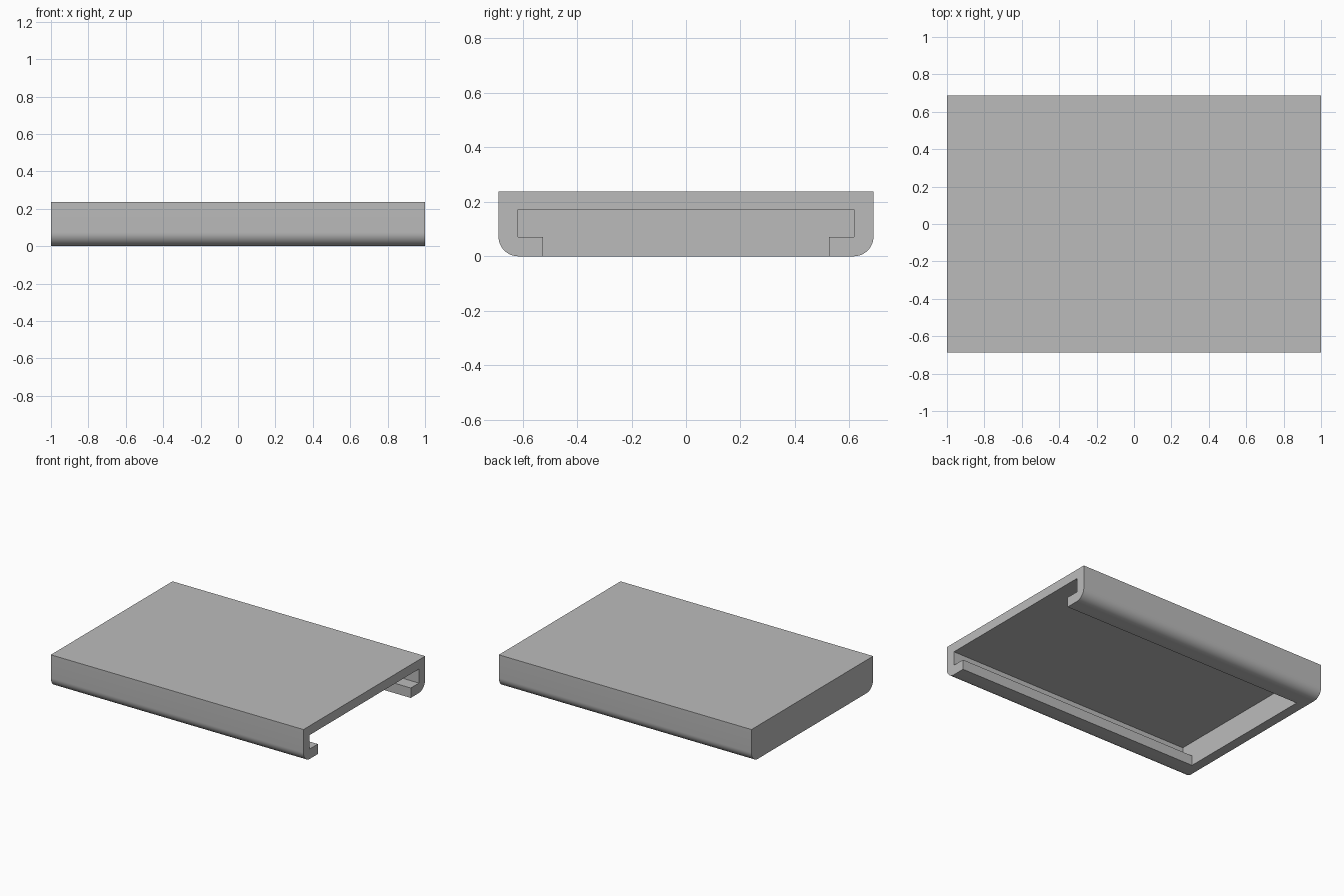
import bpy
import bmesh
import math

if "Cube" in bpy.data.objects:
    bpy.data.objects.remove(bpy.data.objects["Cube"], do_unlink=True)

HALF_LENGTH = 1.0
HALF_WIDTH = 0.688
HEIGHT = 0.237
WALL = 0.071
LIP = 0.092
RADIUS = 0.072
ARC_STEPS = 12


def extrude_profile(name, half, x0, x1):
    """Mirror a half profile of (y, z) points across y = 0 and extrude it along x."""
    profile = half + [(-y, z) for y, z in reversed(half)]
    bm = bmesh.new()
    face = bm.faces.new([bm.verts.new((x0, y, z)) for y, z in profile])
    result = bmesh.ops.extrude_face_region(bm, geom=[face])
    verts = [v for v in result["geom"] if isinstance(v, bmesh.types.BMVert)]
    bmesh.ops.translate(bm, verts=verts, vec=(x1 - x0, 0, 0))
    bmesh.ops.recalc_face_normals(bm, faces=bm.faces)
    mesh = bpy.data.meshes.new(name)
    bm.to_mesh(mesh)
    bm.free()
    obj = bpy.data.objects.new(name, mesh)
    bpy.context.collection.objects.link(obj)
    return obj


grey = bpy.data.materials.new("plain grey")
grey.use_nodes = True
color = (0.5, 0.5, 0.5, 1)
grey.diffuse_color = color
grey.node_tree.nodes["Principled BSDF"].inputs["Base Color"].default_value = color

# Outer block with rounded lower long edges
outer = []
for i in range(ARC_STEPS + 1):
    a = math.pi / 2 * i / ARC_STEPS
    outer.append((HALF_WIDTH - RADIUS + RADIUS * math.sin(a), RADIUS - RADIUS * math.cos(a)))
outer.append((HALF_WIDTH, HEIGHT))
cover = extrude_profile("sliding_cover", outer, -HALF_LENGTH, HALF_LENGTH)
cover.data.materials.append(grey)

# T-shaped slot, open below and at the +x end
inner = HALF_WIDTH - WALL
slot = [(inner - LIP, -0.1), (inner - LIP, WALL), (inner, WALL), (inner, HEIGHT - 0.066)]
cutter = extrude_profile("slot_cutter", slot, -HALF_LENGTH + WALL, HALF_LENGTH + 0.1)
cutter.hide_render = True
cutter.data.materials.append(grey)

cut = cover.modifiers.new("slot", "BOOLEAN")
cut.operation = "DIFFERENCE"
cut.solver = "EXACT"
cut.object = cutter

bpy.ops.object.select_all(action="DESELECT")
cover.select_set(True)
bpy.context.view_layer.objects.active = cover
bpy.ops.object.modifier_apply(modifier=cut.name)
bpy.data.objects.remove(cutter, do_unlink=True)
bpy.ops.object.shade_smooth_by_angle(angle=math.radians(30))
